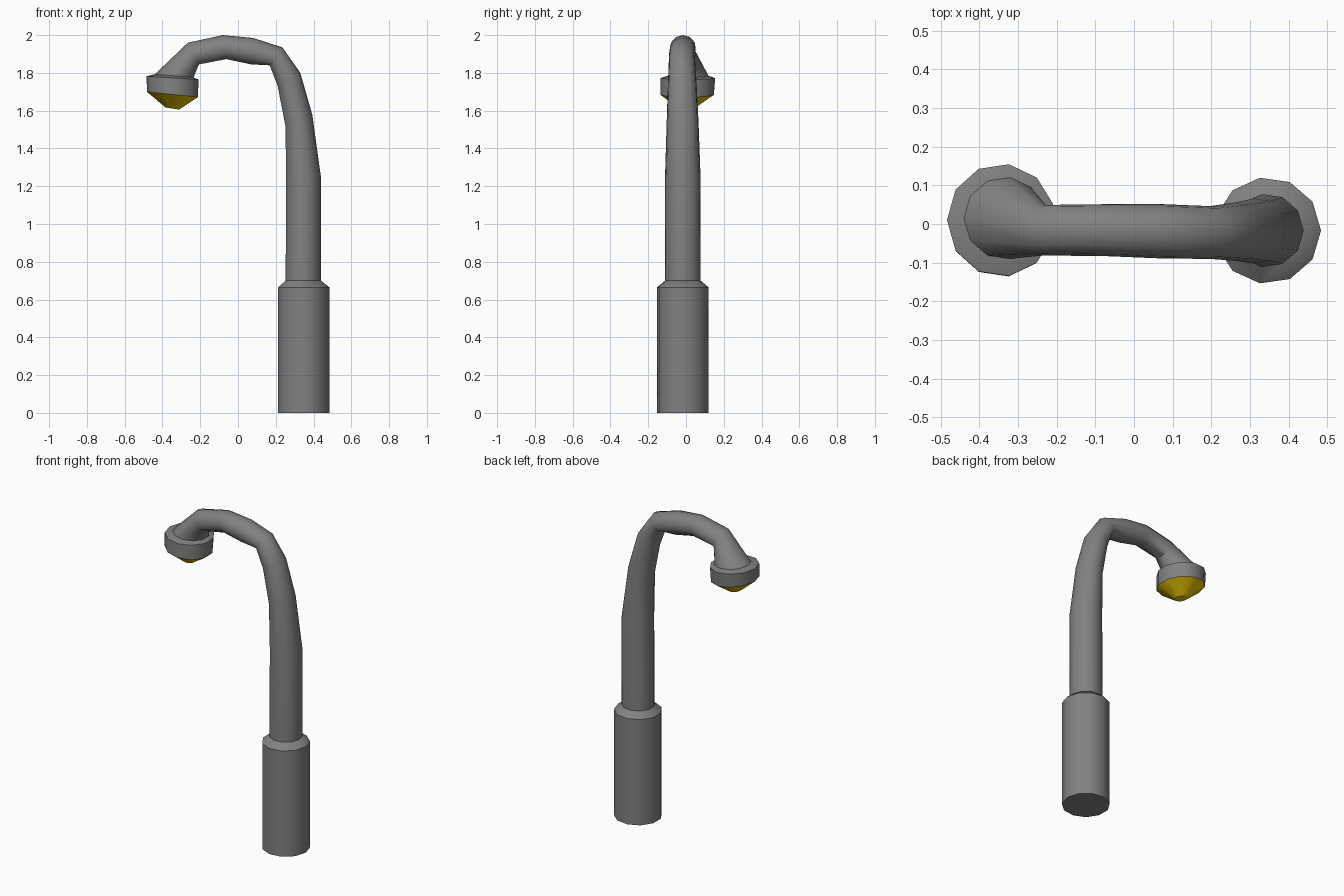
import bpy, bmesh, math

if "Cube" in bpy.data.objects:
    bpy.data.objects.remove(bpy.data.objects["Cube"])

SIDES = 11
GREY = (0.22, 0.22, 0.22, 1)
YELLOW = (0.8, 0.56, 0.0, 1)


def loft(name, rings, color, angle=40):
    """Skin a list of rings: (outer x, outer z, inner x, inner z, centre y, half width y)."""
    bm = bmesh.new()
    k = 1 + math.cos(math.pi / SIDES)
    loops = []
    for ox, oz, ix, iz, cy, hy in rings:
        cx, cz = ox + (ix - ox) / k, oz + (iz - oz) / k
        loop = []
        for i in range(SIDES):
            a = math.tau * i / SIDES
            c, s = math.cos(a), math.sin(a)
            loop.append(bm.verts.new((cx + (ox - cx) * c, cy + hy * s, cz + (oz - cz) * c)))
        loops.append(loop)
    for lo, hi in zip(loops, loops[1:]):
        for i in range(SIDES):
            j = (i + 1) % SIDES
            bm.faces.new((lo[i], lo[j], hi[j], hi[i]))
    bm.faces.new(loops[0][::-1])
    bm.faces.new(loops[-1])
    bmesh.ops.recalc_face_normals(bm, faces=bm.faces)
    mesh = bpy.data.meshes.new(name)
    bm.to_mesh(mesh)
    bm.free()
    ob = bpy.data.objects.new(name, mesh)
    bpy.context.collection.objects.link(ob)
    mat = bpy.data.materials.new(name)
    mat.diffuse_color = color
    mat.use_nodes = True
    mat.node_tree.nodes["Principled BSDF"].inputs["Base Color"].default_value = mat.diffuse_color
    mesh.materials.append(mat)
    bpy.ops.object.select_all(action='DESELECT')
    ob.select_set(True)
    bpy.context.view_layer.objects.active = ob
    bpy.ops.object.shade_smooth_by_angle(angle=math.radians(angle))
    return ob


# Wide base with a chamfered shoulder
loft("base", [
    (0.484, 0.0, 0.213, 0.0, -0.017, 0.138),
    (0.484, 0.665, 0.213, 0.665, -0.017, 0.138),
    (0.439, 0.70, 0.252, 0.70, -0.017, 0.095),
], GREY)

# Pole bending over into the arm, flaring at the lamp head
loft("curved_pole", [
    (0.439, 0.69, 0.252, 0.69, -0.017, 0.095),
    (0.439, 1.25, 0.255, 1.25, -0.017, 0.095),
    (0.393, 1.58, 0.251, 1.52, -0.018, 0.085),
    (0.330, 1.80, 0.21, 1.73, -0.020, 0.076),
    (0.235, 1.935, 0.168, 1.84, -0.022, 0.069),
    (0.08, 1.985, 0.07, 1.845, -0.019, 0.071),
    (-0.08, 2.0, -0.062, 1.873, -0.016, 0.068),
    (-0.265, 1.96, -0.207, 1.845, -0.016, 0.066),
    (-0.44, 1.793, -0.235, 1.776, 0.015, 0.106),
], GREY, 50)

# Lamp head rim
loft("lamp_rim", [
    (-0.44, 1.793, -0.235, 1.776, 0.015, 0.106),
    (-0.484, 1.782, -0.209, 1.765, 0.01, 0.146),
    (-0.482, 1.70, -0.212, 1.672, 0.006, 0.143),
], GREY)

# Yellow cone-shaped lamp
loft("lamp_glass", [
    (-0.482, 1.70, -0.212, 1.672, 0.006, 0.143),
    (-0.384, 1.617, -0.312, 1.606, 0.004, 0.038),
], YELLOW, 30)
